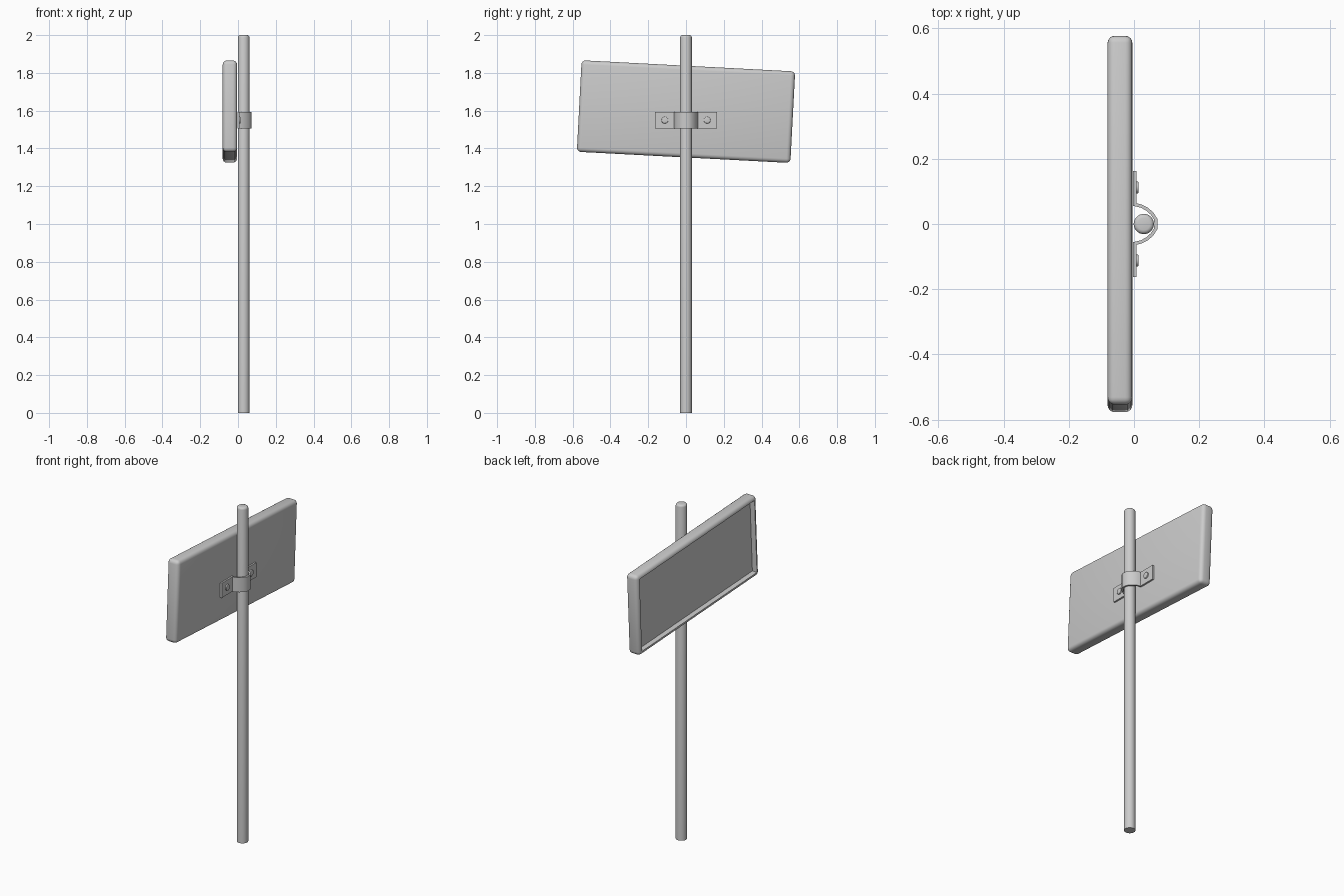
import bpy, bmesh, math
from mathutils import Matrix, Vector

if "Cube" in bpy.data.objects:
    bpy.data.objects.remove(bpy.data.objects["Cube"])


def finish(bm, name, angle=40):
    bmesh.ops.recalc_face_normals(bm, faces=bm.faces)
    me = bpy.data.meshes.new(name)
    bm.to_mesh(me)
    bm.free()
    ob = bpy.data.objects.new(name, me)
    bpy.context.collection.objects.link(ob)
    bpy.ops.object.select_all(action='DESELECT')
    ob.select_set(True)
    bpy.context.view_layer.objects.active = ob
    bpy.ops.object.shade_smooth_by_angle(angle=math.radians(angle))
    return ob


def cylinder(name, r, h, matrix, bevel, sides=32):
    # capped cylinder from local z = 0 to h with a rounded top rim
    bm = bmesh.new()
    bmesh.ops.create_cone(bm, cap_ends=True, segments=sides, radius1=r, radius2=r,
                          depth=h, matrix=Matrix.Translation((0, 0, h / 2)))
    rim = [e for e in bm.edges if all(v.co.z > h - 1e-4 for v in e.verts)]
    bmesh.ops.bevel(bm, geom=rim, offset=bevel, segments=3, profile=0.5, affect='EDGES')
    bm.transform(matrix)
    return finish(bm, name)


# pole
cylinder("pole", 0.031, 2.0, Matrix.Translation((0.03, 0, 0)), 0.012)

# sign board: rounded slab with a recessed face on the -x side, tilted slightly
bm = bmesh.new()
bmesh.ops.create_cube(bm, size=1, matrix=Matrix.Diagonal((0.076, 1.132, 0.485, 1)))
bmesh.ops.bevel(bm, geom=bm.edges[:], offset=0.022, segments=4, profile=0.5, affect='EDGES')
face = max((f for f in bm.faces if f.normal.x < -0.99), key=lambda f: f.calc_area())
bmesh.ops.inset_region(bm, faces=[face], thickness=0.002)
bmesh.ops.inset_region(bm, faces=[face], thickness=0.001, depth=-0.03)
bm.transform(Matrix.Translation((-0.043, 0, 1.595)) @ Matrix.Rotation(math.radians(-3), 4, 'X'))
finish(bm, "sign_board")

# clamp bracket: strip profile around the pole, thickened and extruded in z
half = [(0.002, 0.163), (0.002, 0.06), (0.022, 0.055), (0.041, 0.045),
        (0.056, 0.031), (0.067, 0.014)]
path = [Vector(p) for p in half] + [Vector((x, -y)) for x, y in reversed(half)]
t = 0.005
outer, inner = [], []
for i, p in enumerate(path):
    dirs = []
    if i > 0:
        dirs.append((p - path[i - 1]).normalized())
    if i < len(path) - 1:
        dirs.append((path[i + 1] - p).normalized())
    d = sum(dirs, Vector((0, 0))).normalized()
    n = Vector((-d.y, d.x)) * t / max(d.dot(dirs[0]), 0.5)
    outer.append(p + n)
    inner.append(p - n)
bm = bmesh.new()
vo, vi = ([bm.verts.new((p.x, p.y, 1.506)) for p in side] for side in (outer, inner))
strip = [bm.faces.new((vo[i], vo[i + 1], vi[i + 1], vi[i])) for i in range(len(path) - 1)]
ext = bmesh.ops.extrude_face_region(bm, geom=strip)
bmesh.ops.translate(bm, vec=(0, 0, 0.087),
                    verts=[g for g in ext["geom"] if isinstance(g, bmesh.types.BMVert)])
finish(bm, "clamp_bracket", 35)

# bolts on both tabs
for side, y in (("left", -0.112), ("right", 0.112)):
    m = Matrix.Translation((0.0, y, 1.55)) @ Matrix.Rotation(math.radians(90), 4, 'Y')
    cylinder("bolt_" + side, 0.018, 0.014, m, 0.003, 20)
